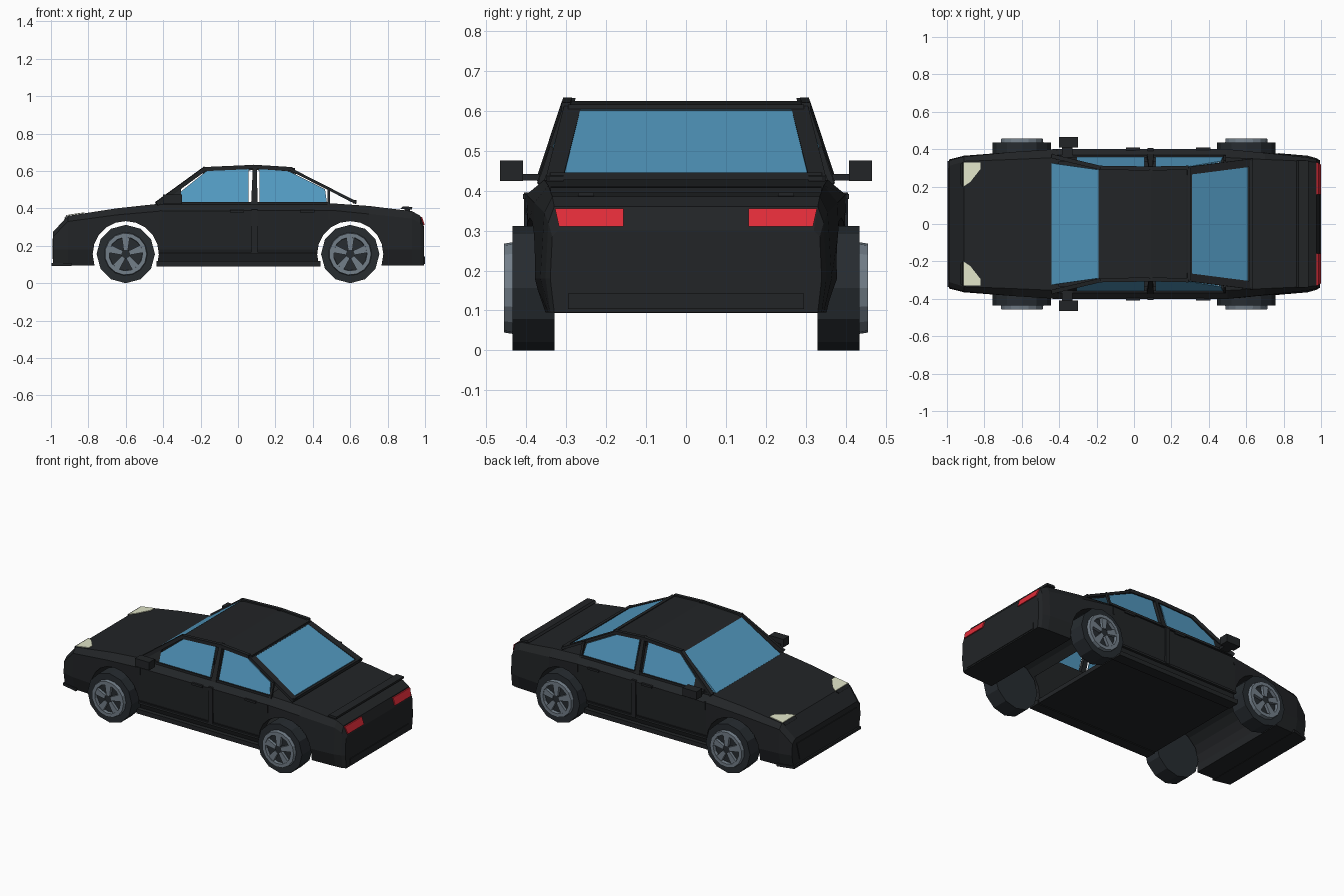
import bpy, bmesh, math
from mathutils import Vector, Matrix

if "Cube" in bpy.data.objects:
    bpy.data.objects.remove(bpy.data.objects["Cube"])

def mat(name, r, g, b):
    m = bpy.data.materials.new(name)
    m.diffuse_color = (r, g, b, 1)
    m.use_nodes = True
    m.node_tree.nodes["Principled BSDF"].inputs["Base Color"].default_value = m.diffuse_color
    return m

BLACK = mat("black_paint", .016, .018, .020)
TYRE = mat("rubber", .020, .025, .030)
GLASS = mat("blue_glass", .085, .32, .53)
RIM = mat("rim_metal", .17, .21, .25)
RED = mat("red_lamp", .75, .025, .04)
LAMP = mat("pale_lamp", .75, .78, .58)

def finish(name, bm, m=None):
    bmesh.ops.recalc_face_normals(bm, faces=bm.faces)
    me = bpy.data.meshes.new(name)
    bm.to_mesh(me)
    bm.free()
    ob = bpy.data.objects.new(name, me)
    bpy.context.collection.objects.link(ob)
    if m:
        me.materials.append(m)
    return ob

def loft(name, rings, m, closed=False):
    bm = bmesh.new()
    vs = [[bm.verts.new(p) for p in r] for r in rings]
    n = len(vs[0])
    for a, b in zip(vs, vs[1:] + (vs[:1] if closed else [])):
        for i in range(n):
            bm.faces.new((a[i], a[(i + 1) % n], b[(i + 1) % n], b[i]))
    if not closed:
        bm.faces.new(vs[0])
        bm.faces.new(vs[-1])
    return finish(name, bm, m)

def slab(name, pts, off, m):
    """Flat polygon given thickness along an offset vector."""
    o = Vector(off)
    return loft(name, [[Vector(p) for p in pts], [Vector(p) + o for p in pts]], m)

def box(name, lo, hi, m):
    (x0, y0, z0), (x1, y1, z1) = lo, hi
    return slab(name, [(x0, y0, z0), (x1, y0, z0), (x1, y1, z0), (x0, y1, z0)], (0, 0, z1 - z0), m)

def bar(name, a, b, w, m=BLACK):
    """Square bar between two points."""
    a, b = Vector(a), Vector(b)
    d = b - a
    bm = bmesh.new()
    bmesh.ops.create_cube(bm, size=1, matrix=Matrix.Translation((a + b) / 2)
                          @ d.to_track_quat('Z', 'Y').to_matrix().to_4x4()
                          @ Matrix.Diagonal((w, w, d.length + w * .6, 1)))
    return finish(name, bm, m)

def cyl(name, c, r, depth, n, m):
    """Cylinder lying along y, with a corner on the x axis."""
    bm = bmesh.new()
    bmesh.ops.create_cone(bm, cap_ends=True, segments=n, radius1=r, radius2=r, depth=depth,
                          matrix=Matrix.Translation(c) @ Matrix.Rotation(math.pi / 2, 4, 'X'))
    return finish(name, bm, m)

# lower body: x, floor width, waist width, shoulder width, shoulder z, deck width, deck z
sections = [
    (-.988, .33, .345, .34, .25, .31, .275),
    (-.91, .345, .365, .36, .33, .335, .36),
    (-.65, .355, .385, .385, .365, .345, .40),
    (-.42, .365, .395, .40, .385, .355, .425),
    (.50, .365, .395, .40, .39, .355, .427),
    (.70, .355, .385, .38, .37, .345, .413),
    (.93, .345, .365, .355, .345, .335, .385),
    (.975, .34, .352, .345, .32, .33, .36),
    (.995, .33, .34, .335, .285, .32, .30)]
rings = []
for x, wb, wm, ws, zs, wt, zt in sections:
    half = [(wb, .095), (wm, .18), (ws, zs), (wt, zt)]
    rings.append([(x, y, z) for y, z in half] + [(x, -y, z) for y, z in reversed(half)])
body = loft("lower_body", rings, BLACK)

# wheel arches and the cabin hollow
cutters = [cyl("arch_cutter", (x, 0, .155), .177, 1.2, 20, None) for x in (-.6, .6)]
cutters.append(box("cabin_cutter", (-.40, -.335, .13), (.46, .335, .6), None))
bpy.context.view_layer.objects.active = body
for c in cutters:
    mod = body.modifiers.new("cut", 'BOOLEAN')
    mod.operation, mod.object, mod.solver = 'DIFFERENCE', c, 'EXACT'
    c.hide_render = True
    bpy.ops.object.modifier_apply(modifier=mod.name)
for c in cutters:
    bpy.data.objects.remove(c)

# roof and glass front and back
roof = [(-.19, .295, .605), (-.16, .297, .613), (.09, .298, .625), (.28, .295, .613), (.31, .29, .602)]
loft("roof", [[(x, -y, z), (x, y, z), (x, y, z - .02), (x, -y, z - .02)] for x, y, z in roof], BLACK)
slab("windscreen", [(-.44, -.325, .425), (-.44, .325, .425), (-.19, .29, .606), (-.19, -.29, .606)],
     (.008, 0, -.01), GLASS)
slab("rear_window", [(.305, -.27, .604), (.305, .27, .604), (.61, .31, .444), (.61, -.31, .444)],
     (-.005, 0, -.01), GLASS)
bar("rear_window_sill", (.625, -.335, .436), (.625, .335, .436), .018)
bar("rear_header", (.295, -.29, .606), (.295, .29, .606), .02)

def side_y(z):
    return .36 - (z - .43) * .33

for s in (-1, 1):
    tag = "right" if s < 0 else "left"

    def P(x, z, out=0):
        return (x, s * (side_y(z) + out), z)

    # pillars and roof rails
    path = [P(-.43, .428), P(-.18, .61), P(.09, .622), P(.285, .61)]
    for i, (a, b) in enumerate(zip(path, path[1:])):
        bar(f"{tag}_roof_rail_{i}", a, b, .022)
    slab(f"{tag}_rear_pillar", [(.285, s * .305, .615), (.285, s * .262, .615),
                                (.635, s * .307, .437), (.635, s * .35, .437)], (-.006, 0, -.014), BLACK)
    slab(f"{tag}_centre_pillar", [P(.07, .42, .01), P(.105, .42, .01), P(.10, .632, .008), P(.08, .632, .008)],
         (0, -s * .025, 0), BLACK)
    bar(f"{tag}_door_edge_pillar", P(.485, .42), P(.485, .505), .014)
    slab(f"{tag}_mirror_corner", [P(-.42, .425), P(-.305, .425), P(-.305, .515)], (0, -s * .012, 0), BLACK)
    bar(f"{tag}_belt_line", P(-.41, .428), P(.485, .428), .014)

    # side windows
    front = [(-.305, .432), (-.305, .49), (-.165, .602), (.055, .61), (.055, .432)]
    rear = [(.115, .432), (.115, .61), (.275, .598), (.465, .502), (.475, .432)]
    for nm, pts in (("front", front), ("rear", rear)):
        slab(f"{tag}_{nm}_window", [P(x, z) for x, z in pts], (0, -s * .006, 0), GLASS)

    # door trim, sill and handles
    def side_box(nm, x0, x1, z0, z1, y0, y1, m=BLACK):
        box(f"{tag}_{nm}", (x0, min(s * y0, s * y1), z0), (x1, max(s * y0, s * y1), z1), m)
    side_box("sill", -.435, .44, .09, .118, .33, .40)
    side_box("door_lower_trim", -.425, .425, .155, .168, .37, .402)
    side_box("door_divider", .072, .103, .16, .395, .38, .406)
    for x in (-.412, .487):
        side_box("door_seam", x - .004, x + .004, .34, .39, .38, .402)
    for x in (-.005, .37):
        side_box("door_handle", x - .038, x + .038, .379, .392, .38, .408)

    # mirrors
    side_box("mirror", -.40, -.30, .424, .475, .408, .466)
    side_box("mirror_stem", -.385, -.33, .425, .442, .34, .42)

    # lamps
    slab(f"{tag}_headlamp", [(-.912, s * .33, .361), (-.912, s * .20, .361), (-.875, s * .225, .367),
                             (-.82, s * .295, .375), (-.82, s * .33, .375)], (0, 0, .004), LAMP)
    slab(f"{tag}_headlamp_front", [(-.912, s * .33, .361), (-.912, s * .20, .361),
                                   (-.925, s * .215, .345), (-.925, s * .322, .345)], (-.004, 0, .003), BLACK)
    slab(f"{tag}_tail_lamp", [(.999, s * .157, .31), (.999, s * .318, .31),
                              (.984, s * .328, .355), (.984, s * .157, .355)], (-.02, 0, 0), RED)

    # wheels
    for x, end in ((-.6, "front"), (.6, "rear")):
        nm = f"{end}_{tag}"
        cyl(f"{nm}_tyre", (x, s * .3825, .156), .156, .105, 12, TYRE)
        ring = []
        for k in range(15):
            a = math.tau * k / 15
            ring.append([(x + r * math.cos(a), s * y, .156 + r * math.sin(a))
                         for r, y in ((.116, .43), (.112, .456), (.09, .456), (.088, .43))])
        loft(f"{nm}_rim", ring, RIM, closed=True)
        cyl(f"{nm}_hub", (x, s * .44, .156), .026, .02, 10, TYRE)
        for k in range(5):
            a = math.tau * k / 5 + math.pi / 2
            u, v = Vector((math.cos(a), 0, math.sin(a))), Vector((-math.sin(a), 0, math.cos(a)))
            c = Vector((x, s * .43, .156))
            slab(f"{nm}_spoke", [c + u * .022 - v * .012, c + u * .022 + v * .012,
                                 c + u * .095 + v * .022, c + u * .095 - v * .022], (0, s * .023, 0), RIM)

# bumper details and boot lid spoiler
slab("front_splitter", [(-.998, -.335, .093), (-.998, .335, .093), (-.89, .362, .093), (-.89, -.362, .093)],
     (0, 0, .016), BLACK)
slab("front_grille", [(-.986, -.27, .13), (-.986, .27, .13), (-.986, .30, .24), (-.986, -.30, .24)],
     (-.006, 0, 0), BLACK)
box("rear_lower_panel", (.985, -.295, .103), (.999, .295, .143), BLACK)
slab("spoiler", [(.87, -.34, .398), (.93, -.34, .394), (.932, -.34, .408), (.88, -.34, .41)],
     (0, .68, 0), BLACK)
for y in (-.25, .25):
    box("spoiler_foot", (.89, y - .02, .375), (.92, y + .02, .40), BLACK)
